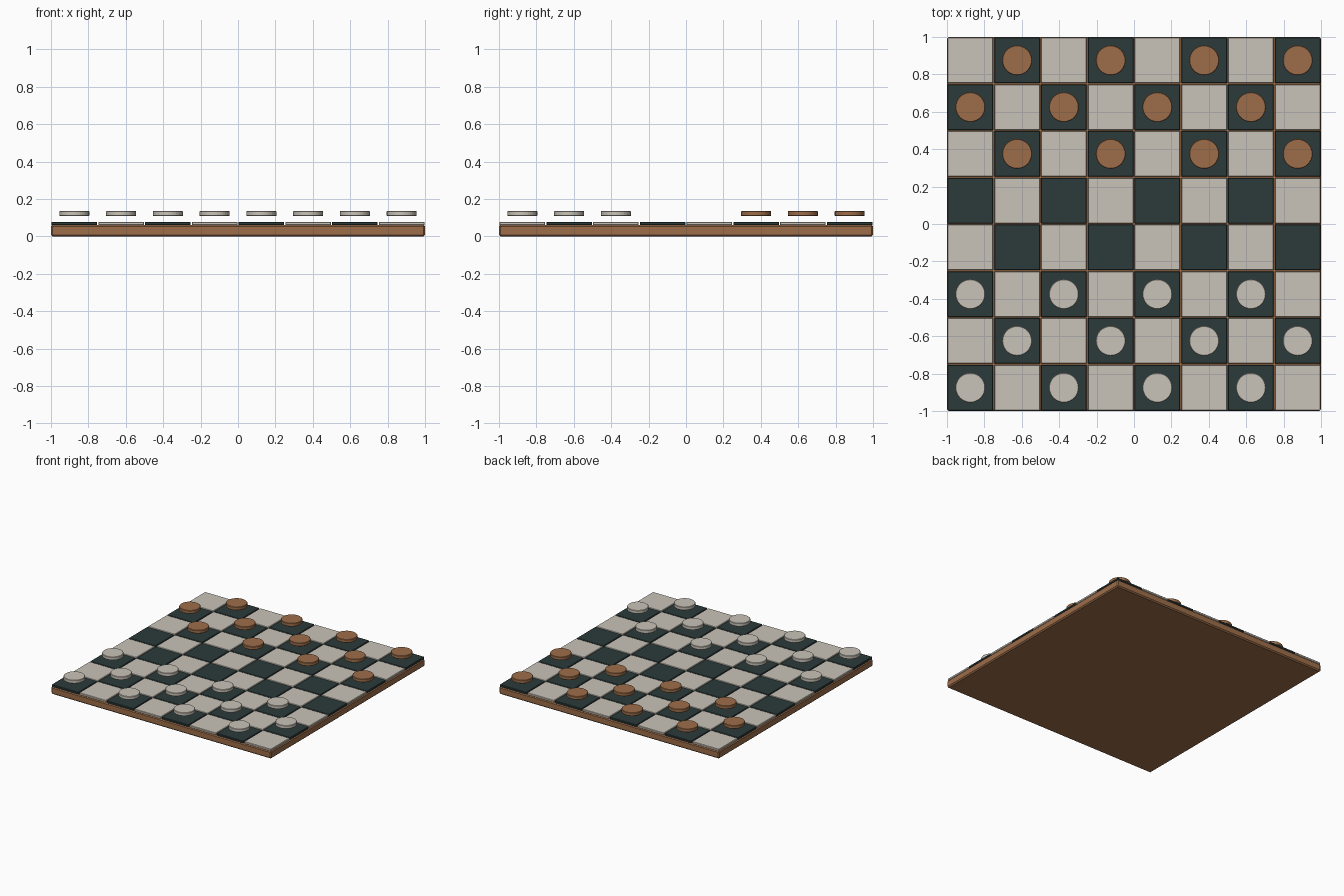
import bpy, bmesh

if "Cube" in bpy.data.objects:
    bpy.data.objects.remove(bpy.data.objects["Cube"])


def material(name, rgb):
    m = bpy.data.materials.new(name)
    m.diffuse_color = (*rgb, 1)
    m.use_nodes = True
    m.node_tree.nodes["Principled BSDF"].inputs["Base Color"].default_value = m.diffuse_color
    return m


wood = material("brown wood", (0.34, 0.155, 0.068))
ivory = material("warm ivory", (0.59, 0.55, 0.48))
slate = material("dark slate", (0.025, 0.043, 0.042))


def add_object(name, bm, mat):
    mesh = bpy.data.meshes.new(name)
    bm.to_mesh(mesh)
    bm.free()
    mesh.materials.append(mat)
    return link(name, mesh)


def link(name, mesh, loc=(0, 0, 0)):
    ob = bpy.data.objects.new(name, mesh)
    ob.location = loc
    bpy.context.collection.objects.link(ob)
    return ob


def box_mesh(name, size, bevel, mat):
    bm = bmesh.new()
    bmesh.ops.create_cube(bm, size=1)
    bmesh.ops.scale(bm, vec=size, verts=bm.verts)
    bmesh.ops.bevel(bm, geom=bm.edges[:], offset=bevel, segments=1, affect='EDGES')
    return finish(name, bm, mat)


def disc_mesh(name, radius, height, bevel, mat):
    bm = bmesh.new()
    bmesh.ops.create_cone(bm, cap_ends=True, segments=32, radius1=radius,
                          radius2=radius, depth=height)
    rims = [e for e in bm.edges if abs(e.verts[0].co.z - e.verts[1].co.z) < 1e-5]
    bmesh.ops.bevel(bm, geom=rims, offset=bevel, segments=1, affect='EDGES')
    return finish(name, bm, mat)


def finish(name, bm, mat):
    mesh = bpy.data.meshes.new(name)
    bm.to_mesh(mesh)
    bm.free()
    mesh.materials.append(mat)
    return mesh


# Wooden base slab
link("board_base", box_mesh("board_base", (2, 2, 0.062), 0.009, wood), (0, 0, 0.031))

# Shared meshes for squares and playing discs
dark_tile = box_mesh("dark_square", (0.244, 0.244, 0.018), 0.003, slate)
light_tile = box_mesh("light_square", (0.244, 0.244, 0.018), 0.003, ivory)
light_disc = disc_mesh("light_disc", 0.08, 0.028, 0.003, ivory)
brown_disc = disc_mesh("brown_disc", 0.08, 0.028, 0.003, wood)

# Checkered squares, with discs hovering over the dark ones in the outer three rows
for row in range(8):
    for col in range(8):
        x, y = -0.875 + 0.25 * col, -0.875 + 0.25 * row
        dark = (row + col) % 2 == 0
        name = "dark_square" if dark else "light_square"
        link(f"{name}_{row}_{col}", dark_tile if dark else light_tile, (x, y, 0.069))
        if dark and row < 3:
            link(f"light_disc_{row}_{col}", light_disc, (x, y, 0.122))
        elif dark and row > 4:
            link(f"brown_disc_{row}_{col}", brown_disc, (x, y, 0.122))
